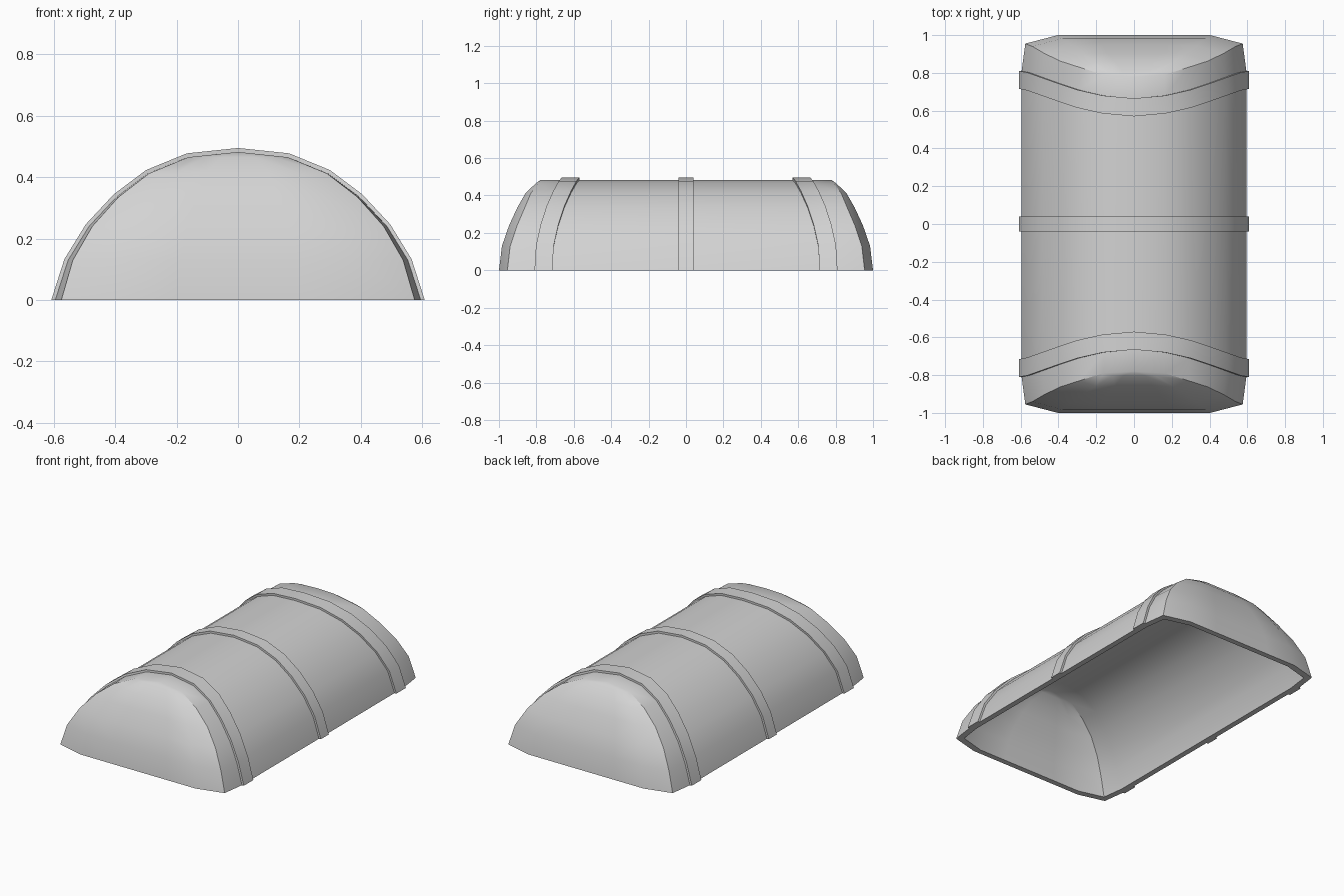
import bpy
import bmesh

cube = bpy.data.objects.get("Cube")
if cube:
    bpy.data.objects.remove(cube, do_unlink=True)

grey = bpy.data.materials.new("light_grey")
grey.use_nodes = True
colour = (0.65, 0.65, 0.65, 1)
grey.diffuse_color = colour
grey.node_tree.nodes["Principled BSDF"].inputs["Base Color"].default_value = colour

# Half arch from crown to ground: x, z, y of the end rim, bulge of the end wall
ARCH = [
    (0.0, 0.482, 0.78, 0.0),
    (0.163, 0.465, 0.79, 0.013),
    (0.293, 0.412, 0.83, 0.028),
    (0.396, 0.335, 0.862, 0.04),
    (0.485, 0.24, 0.903, 0.043),
    (0.553, 0.13, 0.94, 0.044),
    (0.595, 0.0, 0.955, 0.045),
]
BAND_Y = [0.665, 0.68, 0.71, 0.745, 0.777, 0.802, 0.81]  # outer edge of end band
LAST = len(ARCH) - 1
STATIONS = range(-LAST, LAST + 1)


def rim_x(i):
    return ARCH[i][0] * (1 - 0.033 * i / LAST)


def add_grid(bm, rows):
    """Skin a list of equal-length point rows with quads."""
    grid = [[bm.verts.new(p) for p in row] for row in rows]
    for a, b in zip(grid, grid[1:]):
        for j in range(len(a) - 1):
            bm.faces.new((a[j], a[j + 1], b[j + 1], b[j]))


def finish(bm, name):
    bmesh.ops.recalc_face_normals(bm, faces=bm.faces[:])
    mesh = bpy.data.meshes.new(name)
    bm.to_mesh(mesh)
    bm.free()
    mesh.materials.append(grey)
    obj = bpy.data.objects.new(name, mesh)
    bpy.context.collection.objects.link(obj)
    bpy.ops.object.select_all(action='DESELECT')
    obj.select_set(True)
    bpy.context.view_layer.objects.active = obj
    bpy.ops.object.shade_smooth_by_angle(angle=0.55)
    return obj


def build_shell():
    bm = bmesh.new()
    # Vaulted roof, tapering slightly from the end bands to the rims
    rows = []
    for k in STATIONS:
        i, s = abs(k), (1 if k > 0 else -1)
        x, z, rim, _ = ARCH[i]
        rows.append([(s * rim_x(i), -rim, z), (s * x, -BAND_Y[i], z),
                     (s * x, BAND_Y[i], z), (s * rim_x(i), rim, z)])
    add_grid(bm, rows)
    # Bulging end walls
    across = [(-1, 0), (-0.7, 1), (-0.35, 1), (0, 1), (0.35, 1), (0.7, 1), (1, 0)]
    for side in (-1, 1):
        add_grid(bm, [[(u * rim_x(i), side * (rim + bulge * b), z) for u, b in across]
                      for i, (_, z, rim, bulge) in enumerate(ARCH)])
    bmesh.ops.remove_doubles(bm, verts=bm.verts[:], dist=0.0005)
    # Inner skin and the flat ground edge joining the two
    wall = 0.035
    outer_faces = bm.faces[:]
    border = [e for e in bm.edges if e.is_boundary]
    inner = {}
    for v in bm.verts[:]:
        x, y, z = v.co
        inner[v] = bm.verts.new((x * (1 - wall / 0.595), y * (1 - wall),
                                 z * (1 - wall / 0.482)))
    for f in outer_faces:
        bm.faces.new([inner[v] for v in reversed(f.verts)])
    for e in border:
        a, b = e.verts
        bm.faces.new((a, b, inner[b], inner[a]))
    return finish(bm, "shell")


def build_band(name, edges):
    """Raised strip over the arch; edges(i) gives its two y limits."""
    bm = bmesh.new()
    rows = []
    for k in STATIONS:
        i, s = abs(k), (1 if k > 0 else -1)
        x, z = ARCH[i][:2]
        y0, y1 = edges(i)
        low, high_x, high_z = 0.99, 1 + 0.013 / 0.595, 1 + 0.013 / 0.482
        top = (s * x * high_x, z * high_z)
        base = (s * x * low, z * low)
        rows.append([(base[0], y0, base[1]), (top[0], y0, top[1]),
                     (top[0], y1, top[1]), (base[0], y1, base[1]),
                     (base[0], y0, base[1])])
    add_grid(bm, rows)
    bmesh.ops.remove_doubles(bm, verts=bm.verts[:], dist=0.0005)
    bmesh.ops.holes_fill(bm, edges=[e for e in bm.edges if e.is_boundary], sides=4)
    return finish(bm, name)


build_shell()
build_band("middle_band", lambda i: (-0.04, 0.04))
build_band("front_band", lambda i: (-BAND_Y[i], -BAND_Y[i] + 0.095))
build_band("back_band", lambda i: (BAND_Y[i] - 0.095, BAND_Y[i]))
